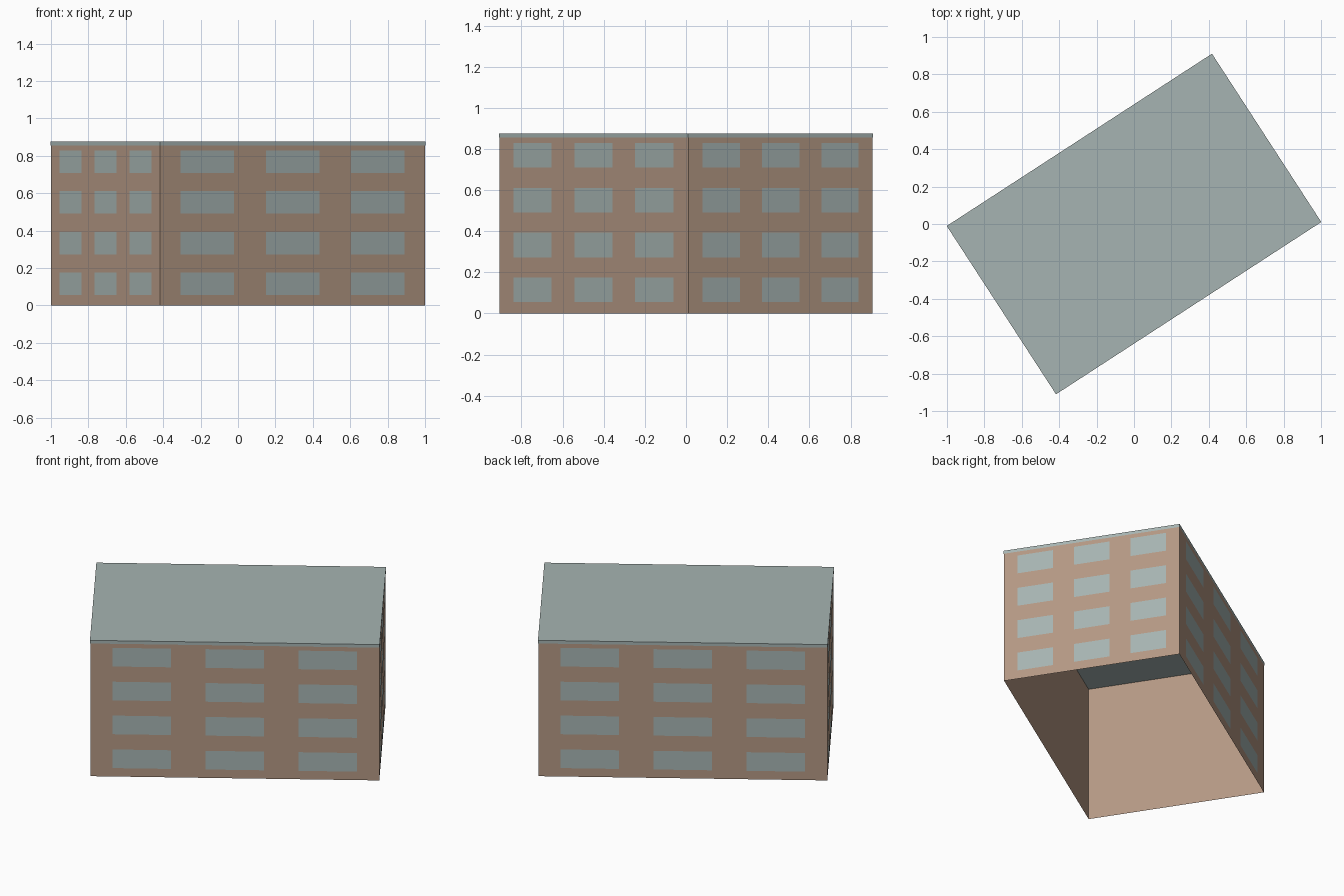
import bpy, bmesh, math
from mathutils import Matrix, Vector

if "Cube" in bpy.data.objects:
    bpy.data.objects.remove(bpy.data.objects["Cube"])

LENGTH, WIDTH, HEIGHT = 1.687, 1.069, 0.875   # building block
RIM = 0.02                                    # roof edge height
GAP = 0.002                                   # how far plates sit off the walls
TURN = Matrix.Rotation(math.radians(33.0), 4, 'Z')


def material(name, color):
    m = bpy.data.materials.new(name)
    m.diffuse_color = (*color, 1.0)
    m.use_nodes = True
    m.node_tree.nodes["Principled BSDF"].inputs["Base Color"].default_value = m.diffuse_color
    return m


brown = material("brown_wall", (0.456, 0.314, 0.231))
grey = material("grey_green", (0.381, 0.456, 0.445))


def add_object(name, bm, mat):
    bm.transform(TURN)
    mesh = bpy.data.meshes.new(name)
    bm.to_mesh(mesh)
    bm.free()
    mesh.materials.append(mat)
    obj = bpy.data.objects.new(name, mesh)
    bpy.context.collection.objects.link(obj)
    return obj


def quad(bm, points):
    bm.faces.new([bm.verts.new(p) for p in points])


def shell(length, width, z0, z1, top):
    """Four outward-facing sides, open below, with an optional top."""
    bm = bmesh.new()
    x, y = length / 2, width / 2
    ring = [(-x, -y), (x, -y), (x, y), (-x, y)]
    low = [bm.verts.new((a, b, z0)) for a, b in ring]
    high = [bm.verts.new((a, b, z1)) for a, b in ring]
    for i in range(4):
        j = (i + 1) % 4
        bm.faces.new((low[i], low[j], high[j], high[i]))
    if top:
        bm.faces.new(high)
    return bm


# Walls, open at the bottom
add_object("walls", shell(LENGTH, WIDTH, 0, HEIGHT - 0.001, False), brown)

# Flat roof with a shallow rim
add_object("roof", shell(LENGTH + 2 * GAP, WIDTH + 2 * GAP,
                         HEIGHT - RIM, HEIGHT, True), grey)

# Windows: three columns and four rows of thin plates on every side
for side, name in enumerate(("front", "right", "back", "left")):
    span, depth = (LENGTH, WIDTH) if side % 2 == 0 else (WIDTH, LENGTH)
    bm = bmesh.new()
    for col in (-1, 0, 1):
        cx, hw = col * 0.322 * span, 0.101 * span
        for row in range(4):
            z0 = 0.055 + row * 0.218
            z1 = z0 + 0.12
            y = -depth / 2 - GAP
            quad(bm, [(cx - hw, y, z0), (cx + hw, y, z0),
                      (cx + hw, y, z1), (cx - hw, y, z1)])
    bm.transform(Matrix.Rotation(side * math.pi / 2, 4, 'Z'))
    add_object(name + "_windows", bm, grey)
